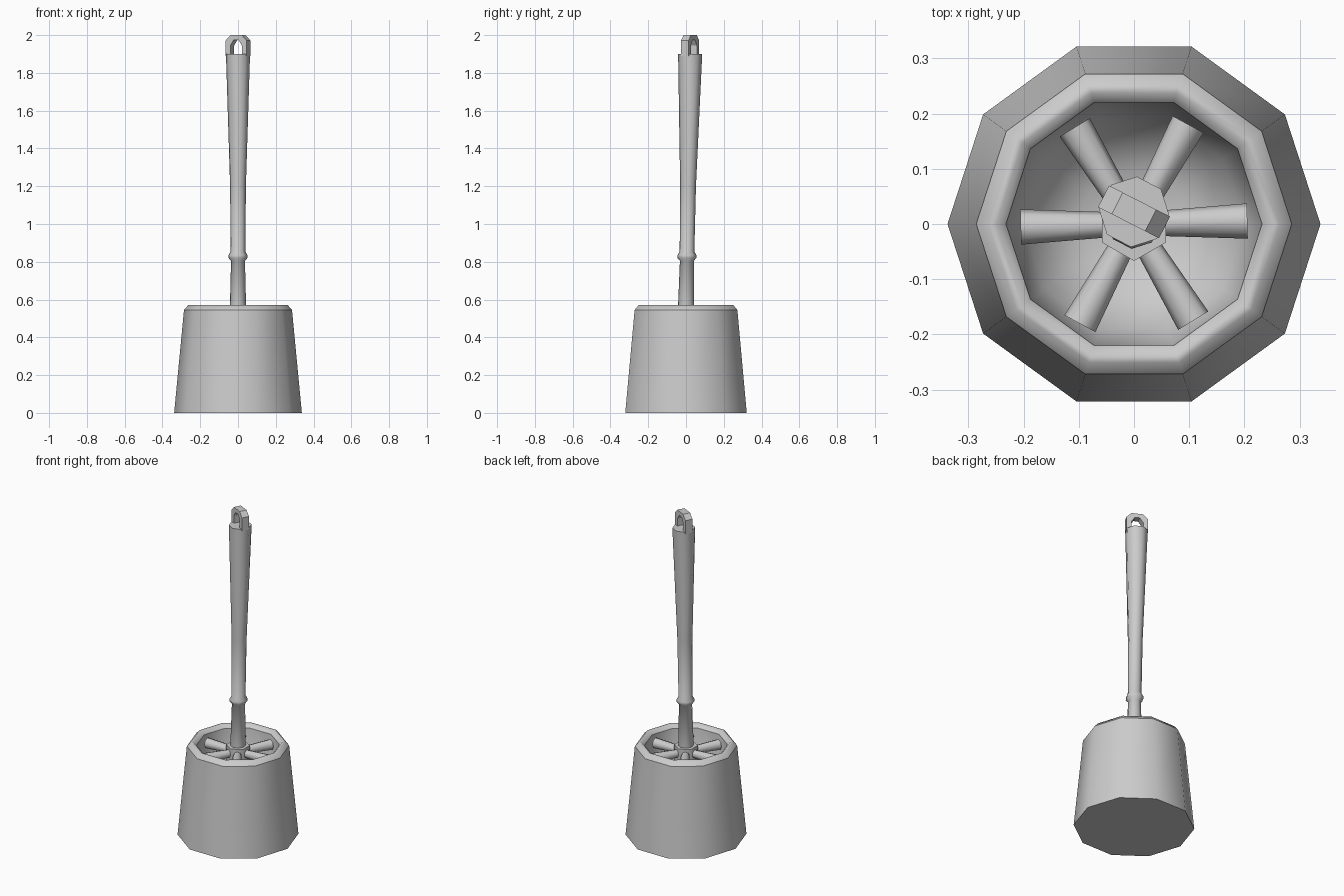
import bpy, bmesh
from math import sin, cos, pi, radians
from mathutils import Vector, Matrix

cube = bpy.data.objects.get("Cube")
if cube:
    bpy.data.objects.remove(cube, do_unlink=True)

grey = bpy.data.materials.new("light_grey_plastic")
grey.use_nodes = True
GREY = (0.6, 0.6, 0.6, 1)
grey.diffuse_color = GREY
grey.node_tree.nodes["Principled BSDF"].inputs["Base Color"].default_value = GREY


def finish(name, bm, flat=False):
    bmesh.ops.recalc_face_normals(bm, faces=bm.faces)
    for f in bm.faces:
        f.smooth = not flat
    mesh = bpy.data.meshes.new(name)
    bm.to_mesh(mesh)
    bm.free()
    mesh.materials.append(grey)
    ob = bpy.data.objects.new(name, mesh)
    bpy.context.collection.objects.link(ob)
    return ob


def lathe(name, profile, sides, turn=0, sharp=(), lean=0):
    """Stack polygon rings (radius, z), cap both ends, crease the chosen rings."""
    bm = bmesh.new()
    rings = []
    for r, z in profile:
        angles = [radians(turn) + 2 * pi * i / sides for i in range(sides)]
        shift = lean * (z - profile[0][1])
        rings.append([bm.verts.new((r * cos(a), r * sin(a) + shift, z)) for a in angles])
    for a, b in zip(rings, rings[1:]):
        for i in range(sides):
            j = (i + 1) % sides
            bm.faces.new((a[i], a[j], b[j], b[i]))
    bm.faces.new(rings[0][::-1])
    bm.faces.new(rings[-1])
    for k in sharp:
        ring = rings[k]
        for i in range(sides):
            bm.edges.get((ring[i], ring[(i + 1) % sides])).smooth = False
    return finish(name, bm)


# Holder: tapered ten-sided cup with a rounded rim and hollow inside
lathe("holder_cup",
      [(0.338, 0), (0.286, 0.545), (0.264, 0.57), (0.25, 0.57), (0.232, 0.55),
       (0.2, 0.12), (0.1, 0.05)], 10, sharp=(0, 1, 4))

# Handle: slightly leaning, flares toward the top, with a collar
lathe("handle",
      [(0.044, 0.52), (0.037, 0.805), (0.05, 0.82), (0.05, 0.835), (0.039, 0.855),
       (0.042, 1.2), (0.064, 1.9)], 8, turn=85, sharp=(0, 6), lean=0.016)

# Brush core
lathe("brush_core", [(0.067, 0.1), (0.067, 0.55)], 6, turn=30, sharp=(0, 1))

# Bristle tufts: layers of six flaring bundles
for layer in range(4):
    bm = bmesh.new()
    for i in range(6):
        a = radians(60 * i + 1.5)
        place = (Matrix.Translation((0, 0, 0.51 - 0.11 * layer))
                 @ Matrix.Rotation(a, 4, "Z")
                 @ Matrix.Translation((0.127, 0, 0))
                 @ Matrix.Rotation(pi / 2, 4, "Y"))
        bmesh.ops.create_cone(bm, cap_ends=True, segments=8, radius1=0.023,
                              radius2=0.032, depth=0.157, matrix=place)
    for e in bm.edges:
        if len(e.link_faces) == 2 and e.calc_face_angle() > 1:
            e.smooth = False
    finish("bristle_tufts_%d" % (layer + 1), bm)

# Hanging loop: a faceted arch strap on the end of the handle
outer = [(-0.062, 1.89), (-0.062, 1.972), (-0.034, 2.0),
         (0.034, 2.0), (0.062, 1.972), (0.062, 1.89)]
inner = [(-0.034, 1.89), (-0.034, 1.945), (-0.014, 1.975),
         (0.014, 1.975), (0.034, 1.945), (0.034, 1.89)]
bm = bmesh.new()
turn = Matrix.Translation((0, 0.022, 0)) @ Matrix.Rotation(radians(-27), 4, "Z")
sides = [[[bm.verts.new(turn @ Vector((x, y, z))) for x, z in path]
          for path in (outer, inner)] for y in (-0.022, 0.022)]
(fo, fi), (bo, bi) = sides
for i in range(5):
    j = i + 1
    for a, b in ((fo, fi), (fi, bi), (bi, bo), (bo, fo)):
        bm.faces.new((a[i], a[j], b[j], b[i]))
for i in (0, 5):
    bm.faces.new((fo[i], fi[i], bi[i], bo[i]))
finish("hanging_loop", bm, flat=True)
